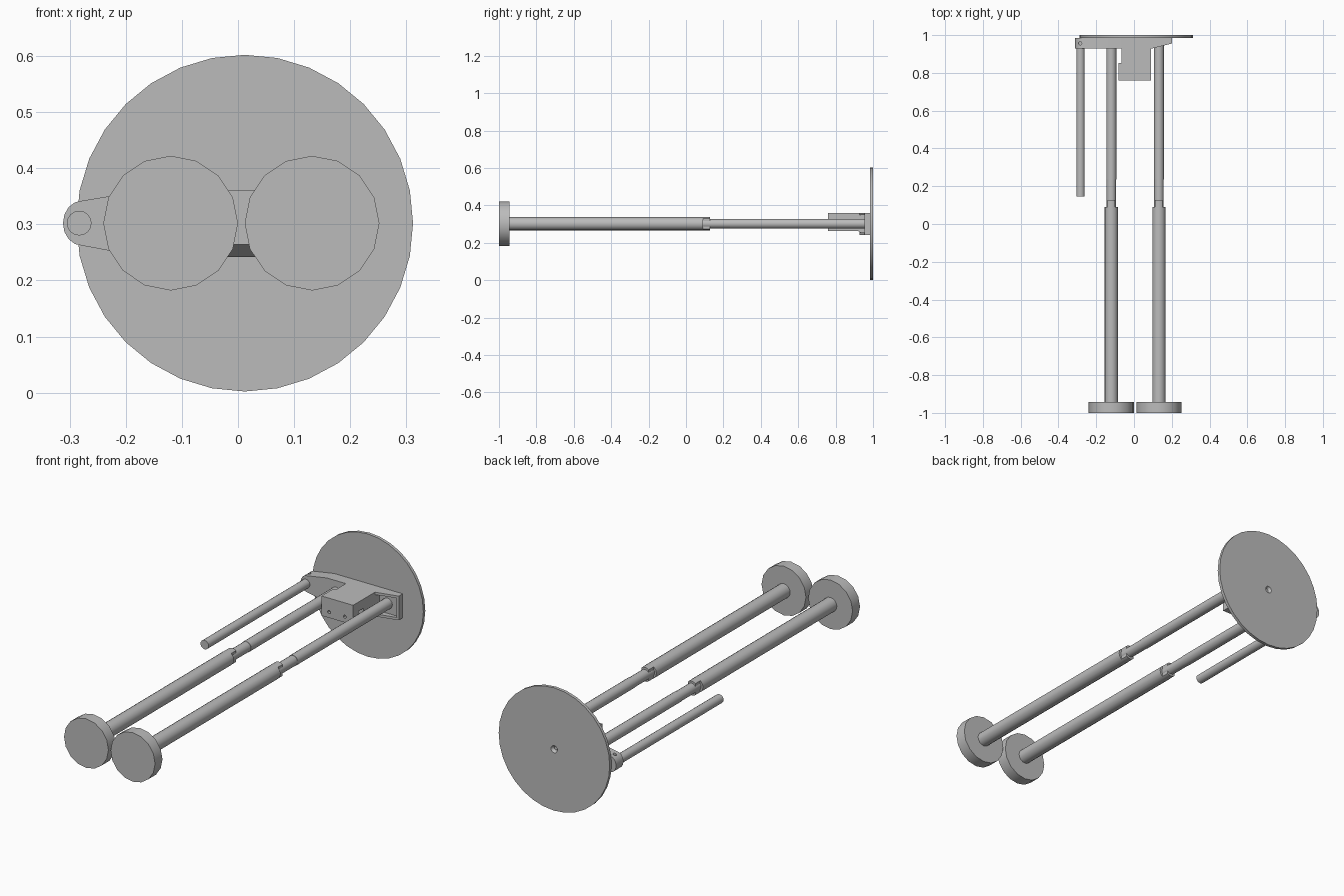
import bpy
import bmesh
import math
from mathutils import Matrix, Vector

cube = bpy.data.objects.get("Cube")
if cube:
    bpy.data.objects.remove(cube, do_unlink=True)

grey = bpy.data.materials.new("plain grey")
grey.use_nodes = True
grey.diffuse_color = (0.5, 0.5, 0.5, 1)
grey.node_tree.nodes["Principled BSDF"].inputs["Base Color"].default_value = (0.5, 0.5, 0.5, 1)

AXIS_Z = 0.302     # height shared by every round part
PLATE_Y = 0.985    # front of the round plate
TOP, BOTTOM = 0.36, 0.242


def finish(name, bm):
    bmesh.ops.recalc_face_normals(bm, faces=bm.faces)
    mesh = bpy.data.meshes.new(name)
    bm.to_mesh(mesh)
    bm.free()
    mesh.materials.append(grey)
    obj = bpy.data.objects.new(name, mesh)
    bpy.context.collection.objects.link(obj)
    return obj


def rod(name, x, y0, y1, r0, sides, r1=None, z=AXIS_Z, axis="Y"):
    """Cylinder or cone; along y by default, otherwise along z with y0, y1 as heights."""
    bm = bmesh.new()
    bmesh.ops.create_cone(bm, cap_ends=True, segments=sides, radius1=r0,
                          radius2=r0 if r1 is None else r1, depth=y1 - y0)
    mid = (y0 + y1) / 2
    if axis == "Y":
        bm.transform(Matrix.Translation((x, mid, z)) @ Matrix.Rotation(-math.pi / 2, 4, "X"))
    else:
        bm.transform(Matrix.Translation((x, z, mid)))
    return finish(name, bm)


def prism(name, points, axis, start, end):
    """Extrude a 2D outline along one axis."""
    def place(a, b, t):
        return {"X": (t, a, b), "Y": (a, t, b), "Z": (a, b, t)}[axis]
    bm = bmesh.new()
    face = bm.faces.new([bm.verts.new(place(a, b, start)) for a, b in points])
    new = bmesh.ops.extrude_face_region(bm, geom=[face])["geom"]
    shift = Vector(place(0, 0, end - start))
    bmesh.ops.translate(bm, vec=shift, verts=[v for v in new if isinstance(v, bmesh.types.BMVert)])
    return finish(name, bm)


def box(name, x0, x1, y0, y1, z0, z1):
    return prism(name, [(x0, y0), (x1, y0), (x1, y1), (x0, y1)], "Z", z0, z1)


def cut(obj, cutter):
    mod = obj.modifiers.new("cut", "BOOLEAN")
    mod.operation = "DIFFERENCE"
    mod.solver = "EXACT"
    mod.object = cutter
    bpy.context.view_layer.objects.active = obj
    bpy.ops.object.modifier_apply(modifier=mod.name)
    bpy.data.objects.remove(cutter, do_unlink=True)


parts = []

# Round plate with a countersunk screw hole in its back
plate = rod("round_plate", 0.012, PLATE_Y, 1.0, 0.3, 32)
cut(plate, rod("screw_cutter", 0.012, 0.988, 1.002, 0.008, 16, 0.019))
parts.append(plate)

# Two telescopic legs, each with a foot, a sleeve with end tabs, a neck and an inner tube
for side, x, end in (("right", -0.12, 0.94), ("left", 0.132, 0.968)):
    parts.append(rod(side + "_foot", x, -1.0, -0.943, 0.12, 16))
    sleeve = rod(side + "_sleeve", x, -0.95, 0.128, 0.035, 16)
    for s in (-1, 1):
        xs = sorted((x + s * 0.02, x + s * 0.05))
        cut(sleeve, box("tab_cutter", *xs, 0.09, 0.2, 0.2, 0.4))
    parts.append(sleeve)
    parts.append(rod(side + "_neck", x, 0.08, 0.236, 0.025, 16))
    parts.append(rod(side + "_inner_tube", x, 0.235, end, 0.0265, 16))

# Thin side rod
parts.append(rod("side_rod", -0.283, 0.146, 0.94, 0.022, 16))

# Right bracket arm: tapered to a rounded end, with a pin hole from above
tip = [(-0.278 + 0.034 * math.cos(a), AXIS_Z + 0.04 * math.sin(a))
       for a in (math.radians(90 + 22.5 * i) for i in range(9))]
arm = prism("right_bracket_arm",
            [(-0.066, TOP), (-0.17, TOP)] + tip + [(-0.17, BOTTOM), (-0.066, BOTTOM)],
            "Y", 0.928, PLATE_Y)
cut(arm, rod("pin_cutter", -0.285, 0.32, 0.36, 0.009, 12, z=0.957, axis="Z"))
parts.append(arm)

# Bracket core with a sloping gusset underneath
core = prism("bracket_core",
             [(0.85, 0.264), (0.85, TOP), (PLATE_Y, TOP), (PLATE_Y, BOTTOM),
              (0.95, BOTTOM), (0.92, 0.264)], "X", -0.067, 0.09)
parts.append(core)

# Block in front of the core, with screw holes and a side slot
block = box("bracket_block", -0.081, 0.09, 0.76, 0.852, 0.264, TOP)
for x in (-0.04, 0.045):
    cut(block, rod("hole_cutter", x, 0.75, 0.785, 0.008, 12, z=0.292))
cut(block, box("slot_cutter", 0.06, 0.1, 0.8, 0.84, 0.28, 0.315))
parts.append(block)

# Left bracket arm: an open tray made of a back, two sloping ribs and an end wall
parts.append(box("tray_back", 0.09, 0.2, 0.965, PLATE_Y, BOTTOM, TOP))
slope = [(0.09, 0.928), (0.2, 0.955), (0.2, PLATE_Y), (0.09, PLATE_Y)]
for name, z in (("tray_top_rib", TOP - 0.012), ("tray_bottom_rib", BOTTOM)):
    parts.append(prism(name, slope, "Z", z, z + 0.012))
parts.append(box("tray_end_wall", 0.188, 0.2, 0.955, PLATE_Y, BOTTOM, TOP))

# Smooth the round sides and keep the edges crisp
bpy.ops.object.select_all(action="DESELECT")
for obj in parts:
    obj.select_set(True)
bpy.context.view_layer.objects.active = parts[0]
bpy.ops.object.shade_smooth_by_angle(angle=math.radians(30))
